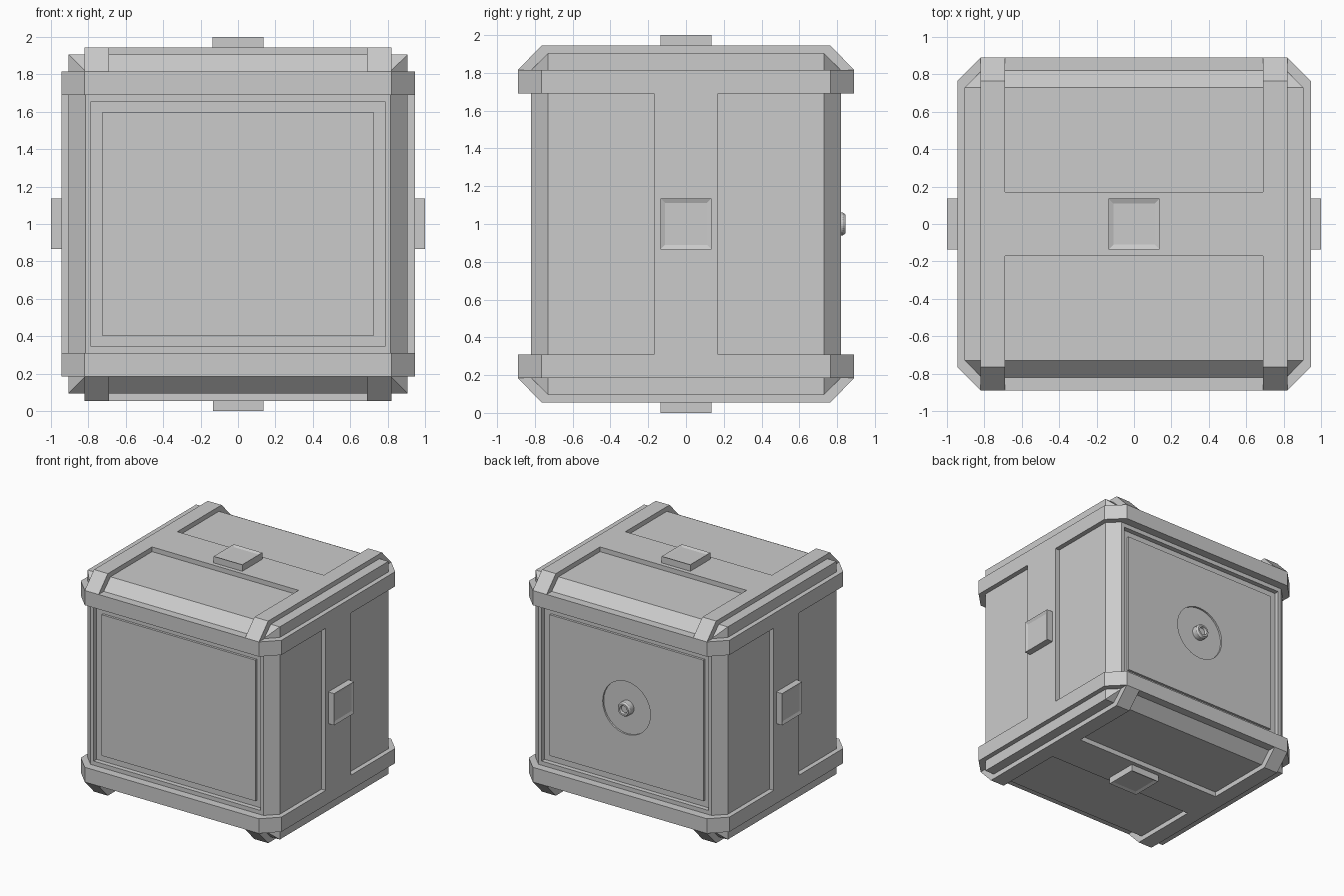
import bpy, bmesh, math
from mathutils import Matrix, Vector

cube = bpy.data.objects.get("Cube")
if cube:
    bpy.data.objects.remove(cube, do_unlink=True)

grey = bpy.data.materials.new("light grey")
grey.use_nodes = True
grey.diffuse_color = (0.6, 0.6, 0.6, 1)
grey.node_tree.nodes["Principled BSDF"].inputs["Base Color"].default_value = (0.6, 0.6, 0.6, 1)

CENTRE = Matrix.Translation((0, 0, 1))


def make(name, bm, matrix=Matrix()):
    """Turn a bmesh, modelled around the origin, into an object."""
    bm.transform(CENTRE @ matrix)
    bmesh.ops.recalc_face_normals(bm, faces=bm.faces)
    mesh = bpy.data.meshes.new(name)
    bm.to_mesh(mesh)
    bm.free()
    mesh.materials.append(grey)
    obj = bpy.data.objects.new(name, mesh)
    bpy.context.collection.objects.link(obj)
    return obj


def loft(rings):
    """Skin a list of closed point rings and cap both ends."""
    bm = bmesh.new()
    loops = [[bm.verts.new(p) for p in ring] for ring in rings]
    for a, b in zip(loops, loops[1:]):
        for i in range(len(a)):
            j = (i + 1) % len(a)
            bm.faces.new((a[i], a[j], b[j], b[i]))
    bm.faces.new(loops[0])
    bm.faces.new(loops[-1])
    return bm


def rect(hx, hy, z):
    return [(hx, hy, z), (-hx, hy, z), (-hx, -hy, z), (hx, -hy, z)]


def circle(r, z, n=32):
    return [(r * math.cos(math.tau * i / n), r * math.sin(math.tau * i / n), z) for i in range(n)]


def box(lo, hi):
    return loft([[(x, y, z) for x, y in ((lo[0], lo[1]), (hi[0], lo[1]), (hi[0], hi[1]), (lo[0], hi[1]))]
                 for z in (lo[2], hi[2])])


# Local +z to model +y, for parts built along the depth axis
TO_BACK = Matrix.Rotation(-math.pi / 2, 4, 'X')

# Body with bevelled rims and stepped recessed panels front and back
half = [(0.725, 0.6, 0.80), (0.725, 0.6, 0.78), (0.785, 0.655, 0.78),
        (0.785, 0.655, 0.82), (0.815, 0.815, 0.82), (0.905, 0.905, 0.73)]
rings = [rect(a, b, -d) for a, b, d in half] + [rect(a, b, d) for a, b, d in reversed(half)]
body = make("body", loft(rings), TO_BACK)

# Round dish sunk into the back panel
cutter = make("dish_cutter", loft([circle(0.225, 0.785), circle(0.225, 0.9)]), TO_BACK)
cutter.hide_render = True
cut = body.modifiers.new("dish", 'BOOLEAN')
cut.operation = 'DIFFERENCE'
cut.solver = 'EXACT'
cut.object = cutter
bpy.context.view_layer.objects.active = body
bpy.ops.object.modifier_apply(modifier=cut.name)
bpy.data.objects.remove(cutter, do_unlink=True)

# Hub in the dish, with a small hollow in its end
make("back_hub", loft([circle(r, d) for r, d in (
    (0.06, 0.77), (0.06, 0.83), (0.05, 0.845), (0.035, 0.845), (0.03, 0.825))]), TO_BACK)

# Belts around the top and bottom
X, Y, C = 0.945, 0.89, 0.125
octagon = [(X, Y - C), (X - C, Y), (C - X, Y), (-X, Y - C),
           (-X, C - Y), (C - X, -Y), (X - C, -Y), (X, C - Y)]
for name, sign in (("top", 1), ("bottom", -1)):
    make(name + "_belt", loft([[(x, y, sign * z) for x, y in octagon] for z in (0.69, 0.815)]))

    # Rails running front to back beside the belt, and the strap between them
    profile = [(-Y, 0.815), (C - Y, 0.945), (Y - C, 0.945), (Y, 0.815)]
    for side, s in (("left", 1), ("right", -1)):
        make(f"{name}_{side}_rail", loft([[(s * x, y, sign * z) for y, z in profile]
                                          for x in (0.69, 0.82)]))
    make(name + "_strap", box((-0.69, -0.17, sign * 0.85), (0.69, 0.17, sign * 0.945)))

# Upright straps on the sides
for side, s in (("left", 1), ("right", -1)):
    make(side + "_strap", box((s * 0.85, -0.17, -0.69), (s * 0.945, 0.17, 0.69)))

# Square studs with a shallow dished face in the middle of four sides
for name, angle in (("top", 0), ("left", 90), ("bottom", 180), ("right", 270)):
    make(name + "_stud", loft([rect(0.135, 0.135, 0.92), rect(0.135, 0.135, 1.0),
                               rect(0.11, 0.11, 0.99)]),
         Matrix.Rotation(math.radians(angle), 4, 'Y'))
